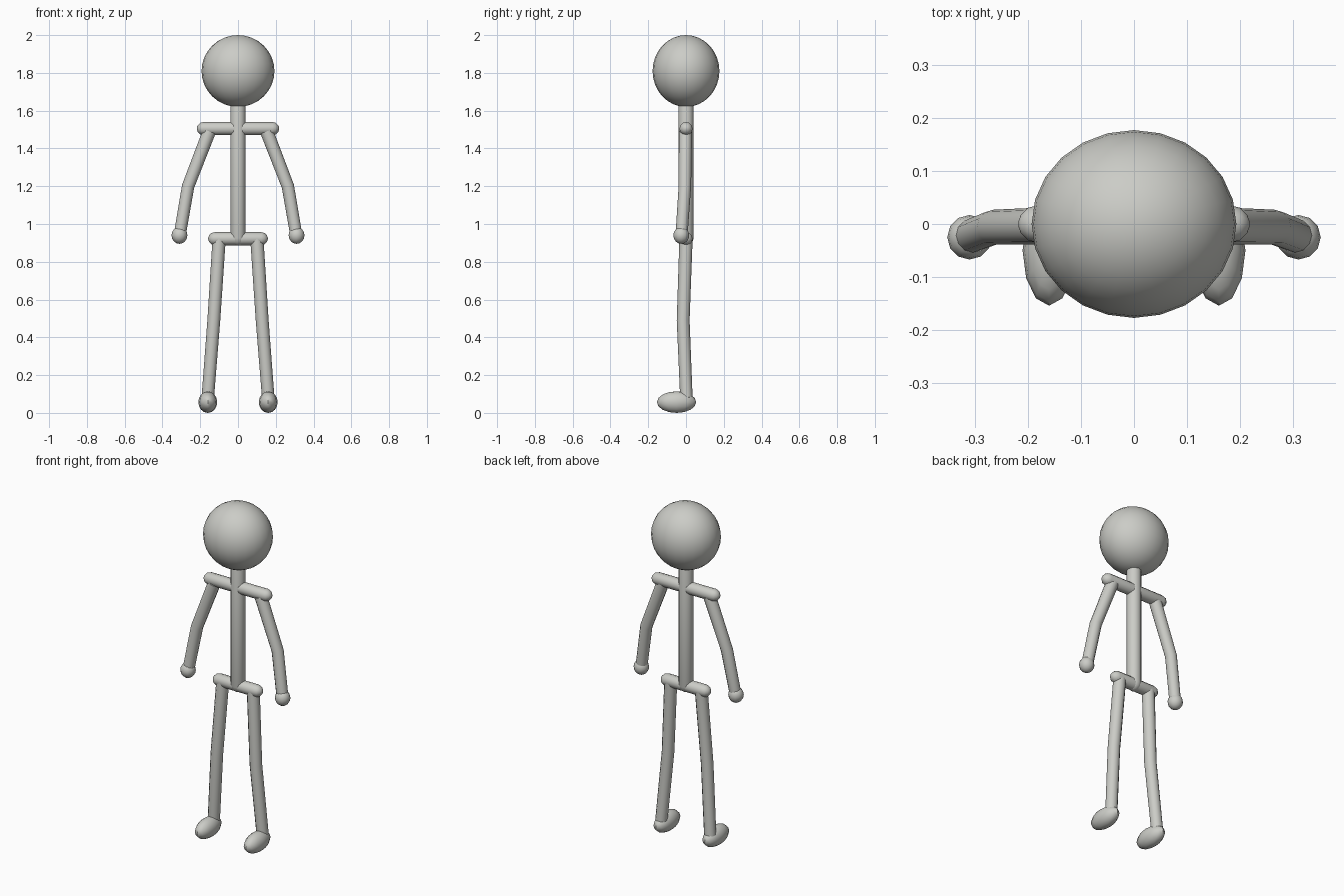
import bpy, bmesh, math
from mathutils import Vector

cube = bpy.data.objects.get("Cube")
if cube:
    bpy.data.objects.remove(cube, do_unlink=True)

# Single warm grey
GREY = (0.60, 0.605, 0.57, 1.0)
mat = bpy.data.materials.new("warm_grey")
mat.use_nodes = True
mat.diffuse_color = GREY
bsdf = mat.node_tree.nodes["Principled BSDF"]
bsdf.inputs["Base Color"].default_value = GREY
bsdf.inputs["Roughness"].default_value = 0.6


def finish(name, bm):
    bmesh.ops.recalc_face_normals(bm, faces=bm.faces[:])
    mesh = bpy.data.meshes.new(name)
    bm.to_mesh(mesh)
    bm.free()
    mesh.materials.append(mat)
    obj = bpy.data.objects.new(name, mesh)
    bpy.context.collection.objects.link(obj)
    bpy.ops.object.select_all(action='DESELECT')
    obj.select_set(True)
    bpy.context.view_layer.objects.active = obj
    bpy.ops.object.shade_smooth_by_angle(angle=math.radians(50))
    return obj


def ellipsoid(name, center, size, segments, rings):
    bm = bmesh.new()
    bmesh.ops.create_uvsphere(bm, u_segments=segments, v_segments=rings, radius=1)
    bmesh.ops.scale(bm, vec=size, verts=bm.verts)
    bmesh.ops.translate(bm, vec=center, verts=bm.verts)
    return finish(name, bm)


def tube(name, path, radii, sides=12):
    """Rings swept along a path, mitred at bends and capped at both ends."""
    pts = [Vector(p) for p in path]
    bm = bmesh.new()
    rings = []
    for i, p in enumerate(pts):
        before = (p - pts[i - 1]).normalized() if i else Vector()
        after = (pts[i + 1] - p).normalized() if i + 1 < len(pts) else Vector()
        axis = (before + after).normalized()
        u = axis.cross(Vector((0, 1, 0))).normalized()
        v = axis.cross(u)
        ring = []
        for k in range(sides):
            a = math.tau * k / sides
            ring.append(bm.verts.new(p + radii[i] * (u * math.cos(a) + v * math.sin(a))))
        rings.append(ring)
    for low, high in zip(rings, rings[1:]):
        for k in range(sides):
            n = (k + 1) % sides
            bm.faces.new((low[k], low[n], high[n], high[k]))
    bm.faces.new(rings[0])
    bm.faces.new(rings[-1])
    return finish(name, bm)


def capsule(name, start, end, r):
    """Round-ended bar whose tips lie at start and end."""
    a, b = Vector(start), Vector(end)
    d = (b - a).normalized()
    angles = [math.radians(t) for t in (8, 30, 60, 90)]
    cap = [(r * (1 - math.cos(t)), r * math.sin(t)) for t in angles]
    path = [a + d * h for h, _ in cap] + [b - d * h for h, _ in reversed(cap)]
    radii = [w for _, w in cap]
    return tube(name, path, radii + radii[::-1])


# Head and trunk
ellipsoid("head", (0, 0, 1.81), (0.193, 0.177, 0.19), 24, 16)
capsule("spine", (0, 0, 0.885), (0, 0, 1.68), 0.04)
capsule("shoulder_bar", (-0.218, 0, 1.505), (0.218, 0, 1.505), 0.035)
capsule("hip_bar", (-0.158, 0, 0.922), (0.158, 0, 0.922), 0.035)

# Limbs, mirrored left and right
for side, s in (("left", 1), ("right", -1)):
    tube(side + "_arm",
         [(s * 0.152, -0.003, 1.49), (s * 0.264, -0.006, 1.2), (s * 0.307, -0.023, 0.95)],
         [0.035, 0.033, 0.032])
    ellipsoid(side + "_hand", (s * 0.31, -0.025, 0.94), (0.042, 0.042, 0.045), 12, 8)
    tube(side + "_leg",
         [(s * 0.1, 0, 0.92), (s * 0.128, -0.015, 0.49), (s * 0.16, 0.002, 0.08)],
         [0.035, 0.034, 0.033])
    ellipsoid(side + "_foot", (s * 0.16, -0.05, 0.057), (0.05, 0.104, 0.057), 12, 8)
